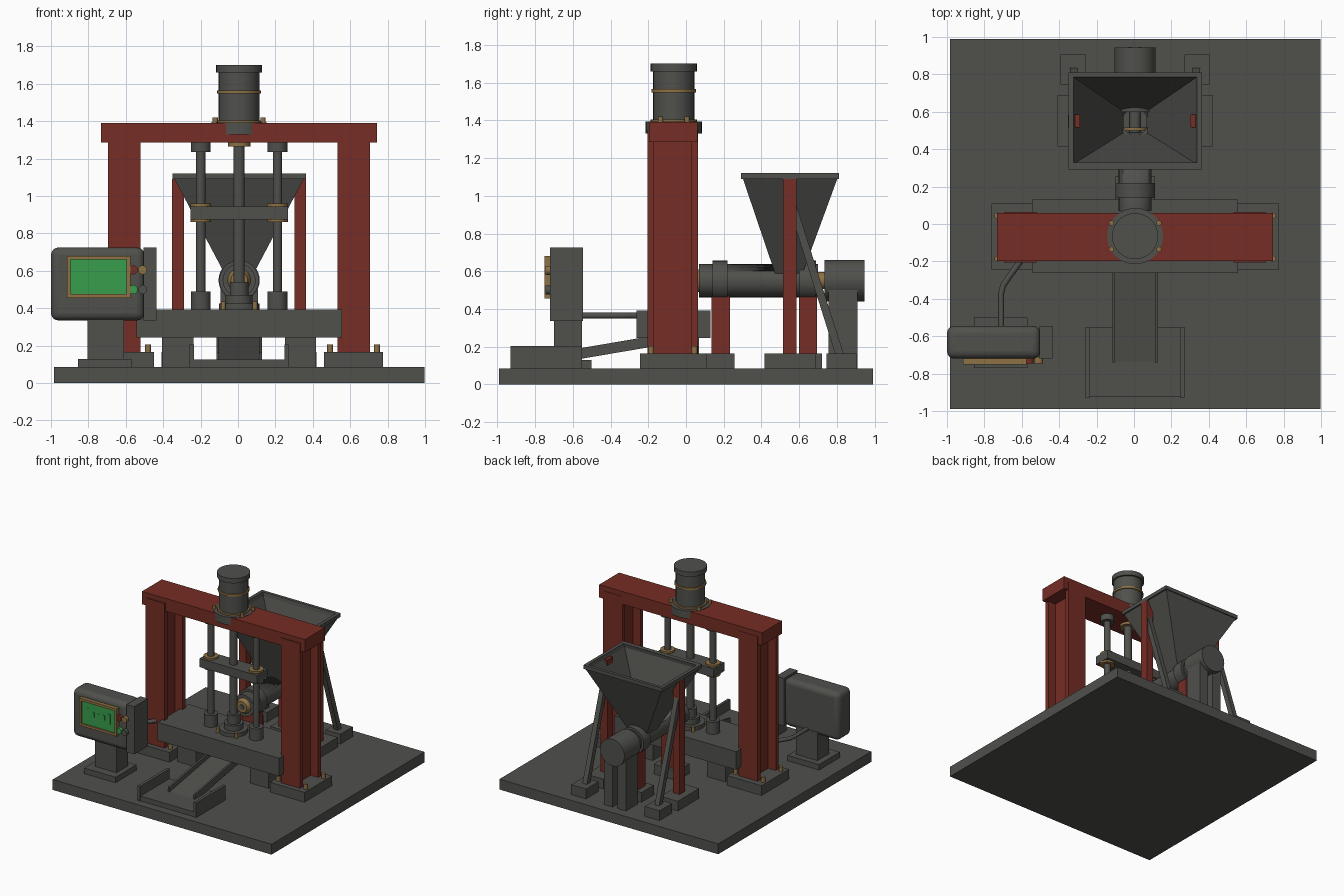
import bpy, bmesh
from math import radians
from mathutils import Vector, Matrix

if "Cube" in bpy.data.objects:
    bpy.data.objects.remove(bpy.data.objects["Cube"])


def material(name, rgb):
    m = bpy.data.materials.new(name)
    m.use_nodes = True
    m.diffuse_color = (*rgb, 1)
    m.node_tree.nodes["Principled BSDF"].inputs["Base Color"].default_value = (*rgb, 1)
    return m


GREY = material("dark grey steel", (0.08, 0.082, 0.073))
RED = material("red painted steel", (0.18, 0.026, 0.018))
BRONZE = material("bronze", (0.27, 0.165, 0.06))
GREEN = material("screen green", (0.04, 0.34, 0.075))
CX = 0.006   # machine centre line
RY = -0.065  # press axis


def finish(name, bm, mat, bevel=0, smooth=False):
    bmesh.ops.recalc_face_normals(bm, faces=bm.faces)
    mesh = bpy.data.meshes.new(name)
    bm.to_mesh(mesh)
    bm.free()
    mesh.materials.append(mat)
    ob = bpy.data.objects.new(name, mesh)
    bpy.context.collection.objects.link(ob)
    if bevel:
        mod = ob.modifiers.new("bevel", "BEVEL")
        mod.width, mod.segments = bevel, 4
    if smooth or bevel:
        bpy.ops.object.select_all(action="DESELECT")
        ob.select_set(True)
        bpy.context.view_layer.objects.active = ob
        bpy.ops.object.shade_smooth_by_angle(angle=radians(35))
    return ob


def box(name, x, y, z, mat=GREY, bevel=0):
    """Box from (low, high) ranges."""
    bm = bmesh.new()
    size = [r[1] - r[0] for r in (x, y, z)]
    mid = [(r[1] + r[0]) / 2 for r in (x, y, z)]
    bmesh.ops.create_cube(bm, size=1, matrix=Matrix.Translation(mid) @ Matrix.Diagonal((*size, 1)))
    return finish(name, bm, mat, bevel)


def cbox(name, half, y, z, mat=GREY):
    return box(name, (CX - half, CX + half), y, z, mat)


def pair(name, x, y, z, mat=GREY):
    """Box on the left side and its mirror on the right."""
    box("left_" + name, (CX + x[0], CX + x[1]), y, z, mat)
    box("right_" + name, (CX - x[1], CX - x[0]), y, z, mat)


def rod(name, a, b, r, mat=GREY, r2=None, seg=32):
    """Cylinder or cone between two points."""
    a, b = Vector(a), Vector(b)
    turn = (b - a).to_track_quat("Z", "Y").to_matrix().to_4x4()
    bm = bmesh.new()
    bmesh.ops.create_cone(bm, cap_ends=True, segments=seg, radius1=r, radius2=r if r2 is None else r2,
                          depth=(b - a).length, matrix=Matrix.Translation((a + b) / 2) @ turn)
    return finish(name, bm, mat, smooth=True)


def upright(name, x, y, z, r, mat=GREY, seg=32):
    return rod(name, (CX + x, y, z[0]), (CX + x, y, z[1]), r, mat, seg=seg)


def along(name, y, r, mat=GREY, z=0.55, r2=None):
    return rod(name, (CX, y[0], z), (CX, y[1], z), r, mat, r2)


def sweep_yz(name, x, points, mat=GREY):
    """Side profile of (y, z) points extruded across x."""
    bm = bmesh.new()
    face = bm.faces.new([bm.verts.new((x[0], y, z)) for y, z in points])
    ext = bmesh.ops.extrude_face_region(bm, geom=[face])
    verts = [v for v in ext["geom"] if isinstance(v, bmesh.types.BMVert)]
    bmesh.ops.translate(bm, verts=verts, vec=(x[1] - x[0], 0, 0))
    return finish(name, bm, mat)


# Base and portal frame
box("base_plate", (-0.985, 0.997), (-0.99, 0.99), (0, 0.085))
pair("column_foot", (0.455, 0.768), (-0.245, 0.11), (0.085, 0.165))
for part, y in (("front_flange", (-0.205, -0.17)), ("back_flange", (0.028, 0.063))):
    pair("column_" + part, (0.527, 0.7), y, (0.165, 1.35), RED)
pair("column_web", (0.595, 0.632), (-0.17, 0.028), (0.165, 1.3), RED)
cbox("cross_beam", 0.738, (-0.197, 0.06), (1.285, 1.39), RED)
for s in (-1, 1):
    for dx in (-0.125, 0.125):
        for y in (-0.185, 0.045):
            upright("foot_bolt", s * 0.612 + dx, y, (0.165, 0.205), 0.016, BRONZE, 12)

# Press drive on the beam
upright("drive_flange", 0, RY, (1.33, 1.393), 0.15)
upright("drive_lower_ring", 0, RY, (1.39, 1.405), 0.122, BRONZE)
upright("drive_body", 0, RY, (1.39, 1.67), 0.109)
upright("drive_middle_ring", 0, RY, (1.548, 1.565), 0.118, BRONZE)
upright("drive_cap", 0, RY, (1.66, 1.7), 0.123)
upright("beam_bushing", 0, RY, (1.265, 1.285), 0.06, BRONZE)
for x in (-0.127, 0.127):
    for y in (RY - 0.07, RY + 0.07):
        upright("drive_bolt", x, y, (1.385, 1.42), 0.014, BRONZE, 12)

# Guide rods, crosshead and die
upright("press_rod", 0, RY, (0.5, 1.285), 0.03)
for x in (-0.205, 0.205):
    upright("guide_rod", x, RY, (0.39, 1.285), 0.025)
    upright("upper_guide_collar", x, RY, (1.235, 1.285), 0.053)
    upright("lower_guide_collar", x, RY, (0.39, 0.49), 0.053)
    upright("crosshead_top_bushing", x, RY, (0.945, 0.96), 0.055, BRONZE)
    upright("crosshead_bottom_bushing", x, RY, (0.86, 0.875), 0.055, BRONZE)
cbox("crosshead", 0.26, (RY - 0.07, RY + 0.07), (0.875, 0.945))
upright("die_base", 0, RY, (0.39, 0.425), 0.108)
upright("die_body", 0, RY, (0.42, 0.47), 0.072)
upright("punch", 0, RY, (0.46, 0.54), 0.05)
for x in (-0.085, 0.085):
    for y in (RY - 0.085, RY + 0.085):
        upright("die_bolt", x, y, (0.39, 0.435), 0.013, BRONZE, 12)

# Press bed
cbox("press_bed", 0.55, (-0.262, 0.13), (0.245, 0.393))
pair("bed_leg", (0.245, 0.412), (-0.2, 0.07), (0.085, 0.245))

# Discharge chute and collecting tray
def slope(y, up):
    return y, 0.2 + up + 0.17 * (y + 0.25)

def sloped_strip(name, x, low, high):
    sweep_yz(name, x, [slope(-0.74, low), slope(0.0, low), slope(0.0, high), slope(-0.74, high)])

sloped_strip("chute_floor", (CX - 0.12, CX + 0.12), -0.012, 0.008)
for x in (CX - 0.122, CX + 0.107):
    sloped_strip("chute_wall", (x, x + 0.015), -0.012, 0.045)
cbox("tray_floor", 0.262, (-0.925, -0.55), (0.085, 0.125))
pair("tray_side", (0.242, 0.265), (-0.93, -0.55), (0.085, 0.205))

# Feed barrel, with an opening under the hopper
barrel = along("feed_barrel", (0.07, 0.7), 0.088)
cutter = upright("barrel_opening_cutter", 0, 0.545, (0.53, 0.7), 0.07)
cutter.hide_render = True
cutter.hide_viewport = True
cut = barrel.modifiers.new("opening", "BOOLEAN")
cut.operation, cut.object = "DIFFERENCE", cutter
along("feed_screw", (0.45, 0.65), 0.03)
along("feed_screw_disc", (0.5, 0.515), 0.062, BRONZE)
along("front_barrel_collar", (0.14, 0.22), 0.106)
along("back_barrel_collar", (0.6, 0.69), 0.106)
along("nozzle", (0.04, 0.085), 0.045, BRONZE, r2=0.07)
along("nozzle_bore", (0.035, 0.05), 0.02)
along("drive_coupling", (0.69, 0.74), 0.045, BRONZE)
along("feed_motor", (0.735, 0.945), 0.11)
pair("motor_post", (0.022, 0.1), (0.755, 0.91), (0.085, 0.5))
cbox("front_barrel_support", 0.06, (0.135, 0.232), (0.165, 0.47), RED)
cbox("front_barrel_foot", 0.106, (0.1, 0.257), (0.085, 0.165))
cbox("back_barrel_support", 0.06, (0.598, 0.695), (0.165, 0.47), RED)
cbox("back_barrel_foot", 0.106, (0.56, 0.72), (0.085, 0.165))

# Hopper: open tapering shell with a rim
def ring(bm, hx, y0, y1, z):
    return [bm.verts.new((CX + sx * hx, y, z)) for sx, y in ((-1, y0), (1, y0), (1, y1), (-1, y1))]

bm = bmesh.new()
loops = [ring(bm, 0.075, 0.475, 0.615, 0.58), ring(bm, 0.345, 0.302, 0.802, 1.09),
         ring(bm, 0.357, 0.292, 0.81, 1.09), ring(bm, 0.357, 0.292, 0.81, 1.12),
         ring(bm, 0.33, 0.33, 0.785, 1.12), ring(bm, 0.322, 0.325, 0.78, 1.09),
         ring(bm, 0.062, 0.488, 0.602, 0.6)]
for lo, hi in zip(loops, loops[1:] + loops[:1]):
    for i in range(4):
        j = (i + 1) % 4
        bm.faces.new((lo[i], lo[j], hi[j], hi[i]))
finish("hopper", bm, GREY)

# Hopper legs and rear braces
pair("hopper_leg", (0.296, 0.358), (0.515, 0.585), (0.165, 1.09), RED)
pair("hopper_leg_foot", (0.26, 0.415), (0.415, 0.69), (0.085, 0.165))
pair("brace_foot", (0.265, 0.4), (0.745, 0.905), (0.085, 0.165))
for x in (CX - 0.327, CX + 0.327):
    sweep_yz("rear_brace", (x - 0.02, x + 0.02), [(0.79, 0.165), (0.835, 0.165), (0.575, 0.98), (0.54, 0.96)])

# Control cabinet
box("cabinet_foot", (-0.855, -0.57), (-0.77, -0.5), (0.085, 0.13))
box("cabinet_stand", (-0.805, -0.61), (-0.7, -0.55), (0.13, 0.36))
box("cabinet", (-1, -0.5), (-0.72, -0.545), (0.335, 0.725), bevel=0.04)
box("cabinet_side_box", (-0.505, -0.435), (-0.72, -0.545), (0.335, 0.725))
for z in ((0.455, 0.475), (0.66, 0.68)):
    box("screen_frame_rail", (-0.915, -0.575), (-0.75, -0.715), z, BRONZE)
for x in ((-0.915, -0.895), (-0.595, -0.575)):
    box("screen_frame_side", x, (-0.75, -0.715), (0.475, 0.66), BRONZE)
box("screen", (-0.895, -0.595), (-0.738, -0.715), (0.475, 0.66), GREEN)
for i, h in enumerate((0.04, 0.02, 0.016, 0.02, 0.04)):
    x = -0.745 + (i - 2) * 0.048
    box("screen_bar", (x - 0.009, x + 0.009), (-0.742, -0.736), (0.572 - h, 0.572 + h), GREEN)
for x, z, mat in ((-0.56, 0.605, RED), (-0.51, 0.605, BRONZE), (-0.56, 0.5, GREEN), (-0.51, 0.5, GREY)):
    rod("button", (x, -0.71, z), (x, -0.745, z), 0.024, mat, seg=20)

# Cable from cabinet to column
curve = bpy.data.curves.new("cable", "CURVE")
curve.dimensions, curve.bevel_depth, curve.bevel_resolution = "3D", 0.016, 3
path = curve.splines.new("POLY")
points = [(-0.71, -0.55), (-0.71, -0.37), (-0.7, -0.33), (-0.67, -0.285), (-0.6, -0.19)]
path.points.add(len(points) - 1)
for p, (x, y) in zip(path.points, points):
    p.co = (x, y, 0.365, 1)
curve.materials.append(GREY)
bpy.context.collection.objects.link(bpy.data.objects.new("cable", curve))
